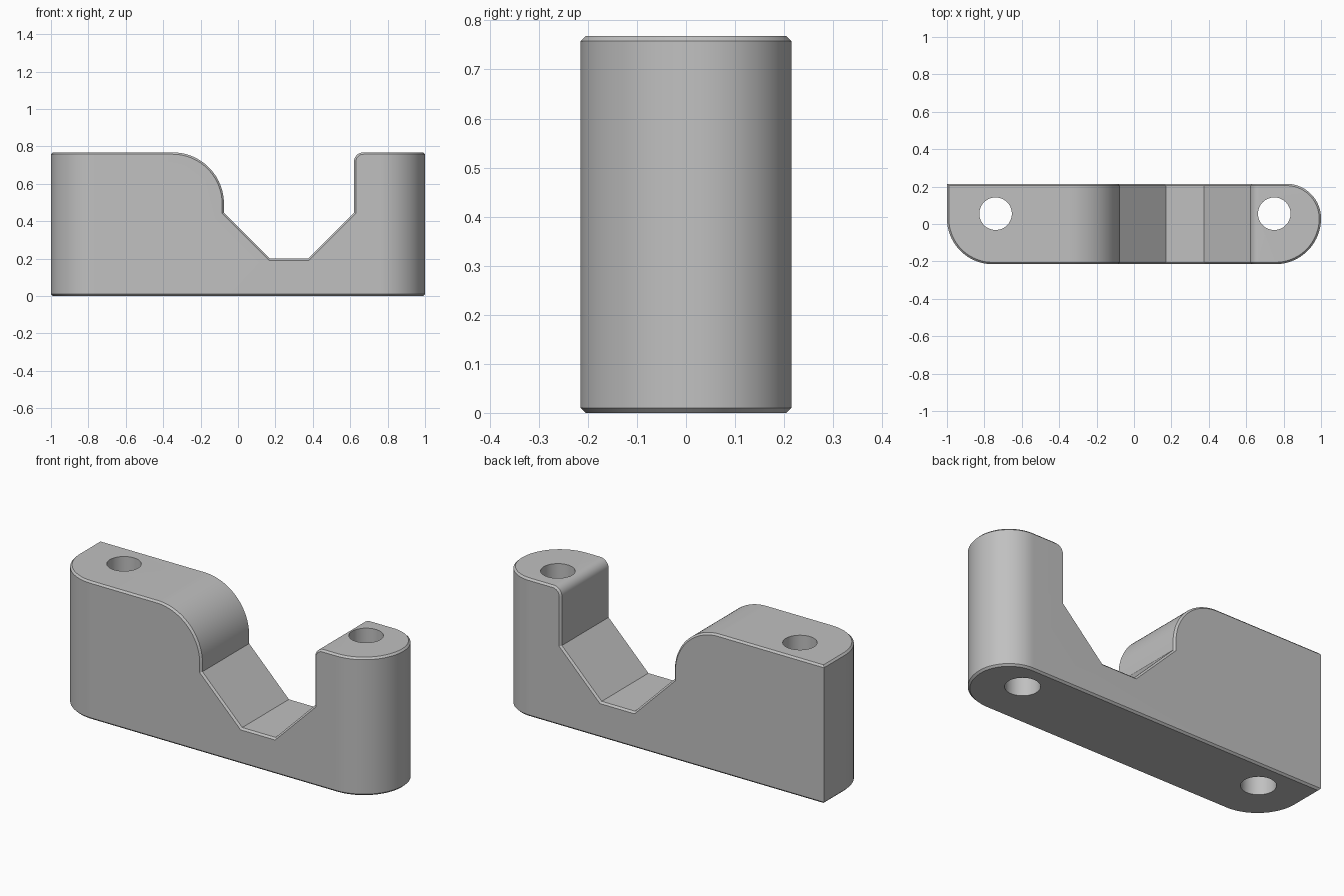
import bpy
import bmesh
from math import cos, sin, pi, radians
from mathutils import Matrix, Vector

if "Cube" in bpy.data.objects:
    bpy.data.objects.remove(bpy.data.objects["Cube"], do_unlink=True)

HALF = 0.215      # half depth
TOP = 0.768       # full height
CHAMFER = 0.01

grey = bpy.data.materials.new("plain grey")
grey.use_nodes = True
colour = (0.53, 0.53, 0.53, 1)
grey.diffuse_color = colour
grey.node_tree.nodes["Principled BSDF"].inputs["Base Color"].default_value = colour


def arc(cx, cy, rx, ry, start, end, steps=24):
    """Points on an arc, angles in quarter turns."""
    angles = [(start + (end - start) * i / steps) * pi / 2 for i in range(steps + 1)]
    return [(cx + rx * cos(a), cy + ry * sin(a)) for a in angles]


def prism(name, outline, place, along):
    """Extrude a 2D outline, placed in space by a function."""
    bm = bmesh.new()
    face = bm.faces.new([bm.verts.new(place(u, v)) for u, v in outline])
    new = bmesh.ops.extrude_face_region(bm, geom=[face])["geom"]
    verts = [g for g in new if isinstance(g, bmesh.types.BMVert)]
    bmesh.ops.translate(bm, verts=verts, vec=along)
    bmesh.ops.recalc_face_normals(bm, faces=bm.faces)
    mesh = bpy.data.meshes.new(name)
    bm.to_mesh(mesh)
    bm.free()
    obj = bpy.data.objects.new(name, mesh)
    bpy.context.collection.objects.link(obj)
    mesh.materials.append(grey)
    return obj


def cut(target, cutter):
    """Subtract the cutter and remove it."""
    cutter.hide_render = True
    mod = target.modifiers.new("cut", 'BOOLEAN')
    mod.operation, mod.solver, mod.object = 'DIFFERENCE', 'EXACT', cutter
    bpy.context.view_layer.objects.active = target
    bpy.ops.object.modifier_apply(modifier=mod.name)
    bpy.data.objects.remove(cutter, do_unlink=True)


# Block: rounded corners except the square back right one
plan = [(-1, HALF)]
plan += arc(-0.755, 0.03, 0.245, 0.245, 2, 3)
plan += arc(0.755, 0.03, 0.245, 0.245, 3, 4)
plan += arc(0.815, 0.03, 0.185, 0.185, 0, 1)[1:]
block = prism("clamp_block", plan, lambda u, v: (u, v, 0), (0, 0, TOP))

# Notch with a large rounded shoulder, sloped sides and a small round
notch = arc(-0.35, TOP - 0.275, 0.275, 0.275, 1, 0)
notch += [(-0.075, 0.445), (0.17, 0.2), (0.375, 0.2), (0.62, 0.445)]
notch += arc(0.67, TOP - 0.05, 0.05, 0.05, 2, 1, 8)
notch += [(0.67, 1), (-0.35, 1)]
cut(block, prism("notch_cutter", notch, lambda u, v: (u, -0.5, v), (0, 1, 0)))

# Chamfer every edge between the outer wall and the top, notch or underside
bm = bmesh.new()
bm.from_mesh(block.data)
bmesh.ops.remove_doubles(bm, verts=bm.verts, dist=0.0001)
bmesh.ops.dissolve_limit(bm, angle_limit=radians(0.5), verts=bm.verts, edges=bm.edges)


def is_wall(face):
    c = face.calc_center_median()
    inside_notch = -0.34 < c.x < 0.66 and abs(c.y) < HALF - 0.01
    return abs(face.normal.z) < 0.01 and not inside_notch


rim = [e for e in bm.edges if len(e.link_faces) == 2
       and is_wall(e.link_faces[0]) != is_wall(e.link_faces[1])]
bmesh.ops.bevel(bm, geom=rim, offset=CHAMFER, offset_type='OFFSET', segments=1,
                profile=0.5, affect='EDGES', clamp_overlap=False)
bm.to_mesh(block.data)
bm.free()

# Two vertical bolt holes
for x in (-0.74, 0.75):
    hole = arc(x, 0.055, 0.087, 0.087, 0, 4, 64)[:-1]
    cut(block, prism("hole_cutter", hole, lambda u, v: (u, v, -0.2), (0, 0, 1.4)))

# Smooth rounds, sharp edges
for obj in bpy.context.selected_objects:
    obj.select_set(False)
block.select_set(True)
bpy.context.view_layer.objects.active = block
bpy.ops.object.shade_smooth_by_angle(angle=radians(25))
